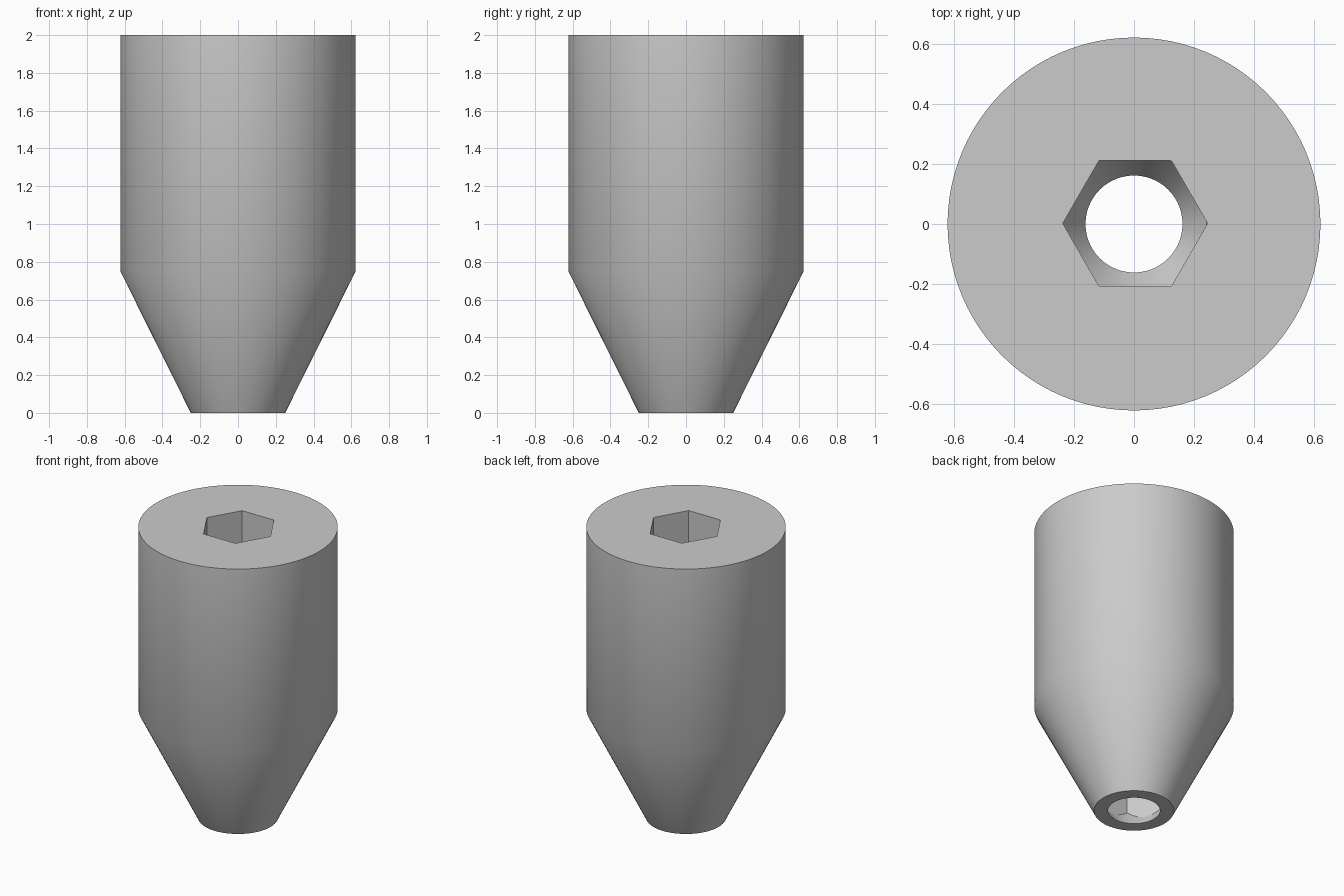
import bpy, bmesh
from math import cos, sin, pi, radians

old = bpy.data.objects.get("Cube")
if old:
    bpy.data.objects.remove(old, do_unlink=True)

grey = bpy.data.materials.new("plain grey")
grey.use_nodes = True
grey.diffuse_color = (0.6, 0.6, 0.6, 1)
grey.node_tree.nodes["Principled BSDF"].inputs["Base Color"].default_value = (0.6, 0.6, 0.6, 1)


def lathe(name, profile, sides, centre=(0, 0)):
    """Closed solid from (radius, height) rings."""
    bm = bmesh.new()
    rings = []
    for r, z in profile:
        rings.append([bm.verts.new((centre[0] + r * cos(2 * pi * i / sides),
                                    centre[1] + r * sin(2 * pi * i / sides), z))
                      for i in range(sides)])
    for low, high in zip(rings, rings[1:]):
        for i in range(sides):
            j = (i + 1) % sides
            bm.faces.new((low[i], low[j], high[j], high[i]))
    bm.faces.new(rings[0][::-1])
    bm.faces.new(rings[-1])
    mesh = bpy.data.meshes.new(name)
    bm.to_mesh(mesh)
    bm.free()
    mesh.materials.append(grey)
    obj = bpy.data.objects.new(name, mesh)
    bpy.context.collection.objects.link(obj)
    return obj


def boolean(target, tool, operation):
    """Apply a boolean and discard the tool."""
    bpy.context.view_layer.objects.active = target
    mod = target.modifiers.new("bore", 'BOOLEAN')
    mod.operation, mod.object, mod.solver = operation, tool, 'EXACT'
    bpy.ops.object.modifier_apply(modifier=mod.name)
    bpy.data.objects.remove(tool, do_unlink=True)


# Outer shell: tapered tip below a straight cylinder
body = lathe("nozzle_body", [(0.25, 0), (0.623, 0.75), (0.623, 2)], 96)

# Hexagonal socket that funnels down to a round outlet
socket = lathe("socket_cutter", [(0.242, -0.1), (0.242, 2.1)], 6, (0.004, 0.002))
funnel = lathe("funnel_cutter", [(0.13, -0.05), (0.162, 0), (0.242, 0.125),
                                 (0.3, 0.126), (0.3, 2.2)], 96)
boolean(socket, funnel, 'INTERSECT')
boolean(body, socket, 'DIFFERENCE')

# Smooth round walls, crisp rims and socket corners
bpy.ops.object.select_all(action='DESELECT')
body.select_set(True)
bpy.context.view_layer.objects.active = body
bpy.ops.object.shade_smooth_by_angle(angle=radians(30))
